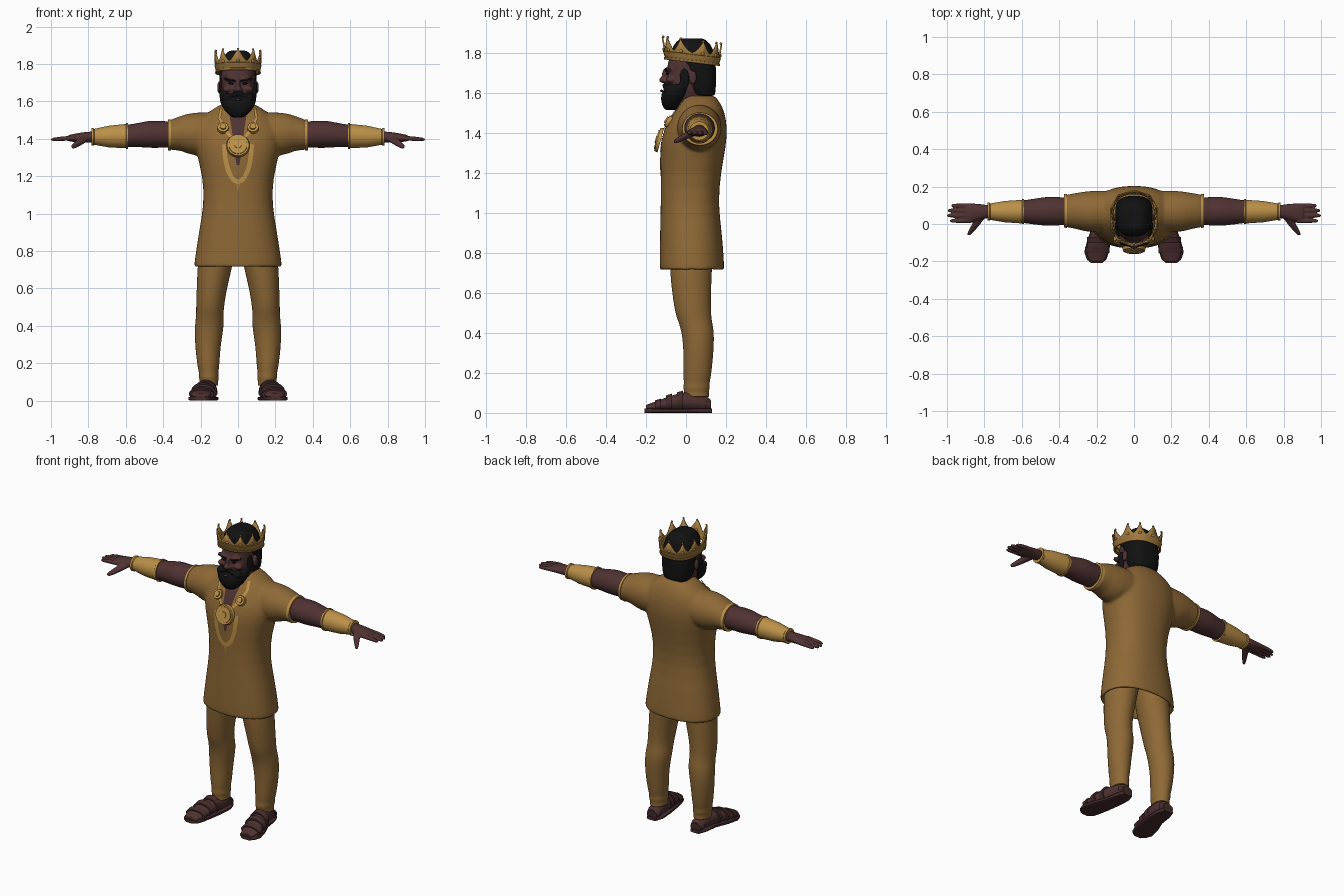
import bpy, bmesh, math
from mathutils import Matrix, Vector

cube = bpy.data.objects.get("Cube")
if cube:
    bpy.data.objects.remove(cube)

BOTH = (1, -1)


def material(name, *rgb):
    mat = bpy.data.materials.new(name)
    mat.use_nodes = True
    mat.diffuse_color = (*rgb, 1)
    shader = next(n for n in mat.node_tree.nodes if n.type == 'BSDF_PRINCIPLED')
    shader.inputs["Base Color"].default_value = (*rgb, 1)
    return mat


CLOTH = material("ochre cloth", .27, .14, .037)
GOLD = material("bright gold", .5, .28, .065)
CROWN = material("old gold", .37, .2, .05)
SKIN = material("dark skin", .08, .032, .032)
HAIR = material("black hair", .006, .006, .006)
LEATHER = material("sandal leather", .06, .025, .025)


def oval(angle, p):
    """Point on a unit superellipse."""
    c, s = math.cos(angle), math.sin(angle)
    return (math.copysign(abs(c) ** (2 / p), c), math.copysign(abs(s) ** (2 / p), s))


def loft(bm, axis, rows, p=2.0, n=24, sides=(1,)):
    """Closed skin over oval rings. Row: place on axis, centre, half width, low, high."""
    t0, a0, r0, l0, h0 = rows[0]
    t1, a1, r1, l1, h1 = rows[-1]
    shrink = lambda t, a, r, l, h: (t, a, r * .88, l + (h - l) * .06, h - (h - l) * .06)
    rows = [shrink(*rows[0]), *rows, shrink(*rows[-1])]
    for side in sides:
        rings = []
        for t, a, r, low, high in rows:
            ring = []
            for i in range(n):
                u, v = oval(math.tau * i / n, p)
                u, v = a + u * r, (low + high) / 2 + v * (high - low) / 2
                x, y, z = {'x': (t, u, v), 'y': (u, t, v), 'z': (u, v, t)}[axis]
                ring.append(bm.verts.new((x * side, y, z)))
            rings.append(ring)
        for lower, upper in zip(rings, rings[1:]):
            for i in range(n):
                j = (i + 1) % n
                bm.faces.new((lower[i], lower[j], upper[j], upper[i]))
        bm.faces.new(rings[0])
        bm.faces.new(rings[-1])


def blob(bm, centre, size, sides=(1,), turn=0):
    """Ellipsoid, optionally turned about the depth axis."""
    for side in sides:
        place = Matrix.Translation((centre[0] * side, *centre[1:]))
        spin = Matrix.Rotation(math.radians(turn * side), 4, 'Y')
        bmesh.ops.create_uvsphere(bm, u_segments=16, v_segments=10, radius=1,
                                  matrix=place @ spin @ Matrix.Diagonal((*size, 1)))


def disc(bm, centre, radius, depth, tilt, sides=(1,)):
    for side in sides:
        place = Matrix.Translation((centre[0] * side, *centre[1:]))
        bmesh.ops.create_cone(bm, cap_ends=True, segments=32, radius1=radius,
                              radius2=radius * .93, depth=depth,
                              matrix=place @ Matrix.Rotation(math.radians(tilt), 4, 'X'))


def finish(name, bm, mat, subsurf=0, voxel=0):
    bmesh.ops.recalc_face_normals(bm, faces=bm.faces[:])
    for face in bm.faces:
        face.smooth = True
    mesh = bpy.data.meshes.new(name)
    bm.to_mesh(mesh)
    bm.free()
    mesh.materials.append(mat)
    obj = bpy.data.objects.new(name, mesh)
    bpy.context.scene.collection.objects.link(obj)
    if subsurf:
        mod = obj.modifiers.new("rounding", 'SUBSURF')
        mod.levels = mod.render_levels = subsurf
    else:
        mesh.set_sharp_from_angle(angle=math.radians(40))
    if voxel:
        mod = obj.modifiers.new("fuse", 'REMESH')
        mod.mode, mod.voxel_size, mod.use_smooth_shade = 'VOXEL', voxel, True
        mod = obj.modifiers.new("soften", 'SMOOTH')
        mod.factor, mod.iterations = .5, 3
    return obj


# Tunic: hollow hem, body and short sleeves fused together
bm = bmesh.new()
loft(bm, 'z', [(.82, 0, .185, -.09, .15), (.73, 0, .212, -.106, .166), (.712, 0, .225, -.12, .18),
               (.71, 0, .237, -.132, .192), (.76, 0, .23, -.132, .19), (.9, 0, .21, -.13, .18),
               (1.05, 0, .181, -.126, .16), (1.2, 0, .188, -.126, .174), (1.33, 0, .225, -.13, .2),
               (1.42, 0, .238, -.113, .207), (1.5, 0, .21, -.062, .195), (1.55, 0, .15, -.03, .172),
               (1.585, 0, .09, -.01, .145)], p=2.3, n=40)
loft(bm, 'x', [(.1, .07, .11, 1.32, 1.54), (.24, .065, .115, 1.3, 1.545),
               (.3, .07, .097, 1.34, 1.525), (.37, .07, .088, 1.338, 1.5)], sides=BOTH)
tunic = finish("tunic", bm, CLOTH, 1, .009)

# Sleeve trim
bm = bmesh.new()
loft(bm, 'x', [(.357, .07, .091, 1.336, 1.504), (.374, .07, .089, 1.338, 1.502)], n=32, sides=BOTH)
finish("sleeve_trim", bm, GOLD)


def ribbon(name, path, mat, lift, sides=(1,)):
    """Thin strip laid on the tunic front. Path point: x, z, half width."""
    bm = bmesh.new()
    points = [Vector(a).lerp(Vector(b), k / 6) for a, b in zip(path, path[1:]) for k in range(6)]
    points.append(Vector(path[-1]))
    for side in sides:
        rows = []
        for i, q in enumerate(points):
            d = points[min(i + 1, len(points) - 1)] - points[max(i - 1, 0)]
            across = Vector((-d.y, d.x)).normalized() * q.z
            rows.append([bm.verts.new(((q.x + across.x * k) * side, -.14, q.y + across.y * k))
                         for k in (-1, -.5, 0, .5, 1)])
        for r, s in zip(rows, rows[1:]):
            for k in range(4):
                bm.faces.new((r[k], r[k + 1], s[k + 1], s[k]))
    wrap = finish(name, bm, mat).modifiers.new("lay on cloth", 'SHRINKWRAP')
    wrap.target, wrap.offset = tunic, lift
    wrap.wrap_method, wrap.wrap_mode = 'PROJECT', 'ABOVE_SURFACE'
    wrap.use_project_y = wrap.use_positive_direction = True


# Neck opening, embroidery and necklace bands
ribbon("neck_opening", [(0, 1.555, .05), (0, 1.46, .035), (0, 1.26, .008)], SKIN, .003)
arc = [math.pi * (1 + k / 12) for k in range(13)]
ribbon("embroidery", [(.072 * math.cos(a), 1.37 + .2 * math.sin(a), .012) for a in arc], GOLD, .005)
ribbon("embroidery_point", [(0, 1.18, .014), (0, 1.12, .002)], CROWN, .004)
ribbon("necklace_band", [(.088, 1.555, .007), (.098, 1.51, .008), (.08, 1.46, .008),
                         (.04, 1.41, .008)], GOLD, .007, BOTH)

# Pendant with stepped face and side medallions
bm = bmesh.new()
for radius, step in ((.063, 0), (.052, .005), (.02, .009)):
    disc(bm, (0, -.135 - step, 1.365 + step * .25), radius, .018, 75)
disc(bm, (.08, -.088, 1.458), .031, .02, 58, BOTH)
disc(bm, (.08, -.094, 1.463), .018, .02, 58, BOTH)
finish("pendant", bm, GOLD)

# Arms
bm = bmesh.new()
loft(bm, 'x', [(.3, .07, .07, 1.355, 1.49), (.4, .068, .076, 1.352, 1.495), (.47, .068, .079, 1.35, 1.5),
               (.54, .066, .068, 1.357, 1.483), (.6, .066, .06, 1.355, 1.475),
               (.7, .066, .046, 1.37, 1.458), (.79, .066, .034, 1.38, 1.44)], sides=BOTH)
finish("arms", bm, SKIN, 2)

# Bracers with raised end rims
bm = bmesh.new()
loft(bm, 'x', [(.587, .066, .067, 1.346, 1.484), (.597, .066, .067, 1.346, 1.484),
               (.6, .066, .063, 1.35, 1.479), (.69, .066, .057, 1.354, 1.47),
               (.768, .066, .044, 1.368, 1.453), (.772, .066, .048, 1.363, 1.457),
               (.784, .066, .048, 1.363, 1.457)], n=32, sides=BOTH)
finish("bracers", bm, GOLD)

# Hands: palm, four fingers and thumb
bm = bmesh.new()
loft(bm, 'x', [(.77, .066, .034, 1.38, 1.44), (.82, .066, .041, 1.38, 1.437),
               (.87, .06, .052, 1.383, 1.428), (.905, .058, .05, 1.385, 1.421)], sides=BOTH)
for y, tip in ((.098, .978), (.072, .996), (.045, 1), (.017, .985)):
    loft(bm, 'x', [(.87, y, .014, 1.39, 1.418), (.93, y, .013, 1.389, 1.415),
                   (tip - .012, y, .011, 1.386, 1.408), (tip, y, .006, 1.39, 1.402)], n=12, sides=BOTH)
loft(bm, 'y', [(.05, .815, .03, 1.385, 1.425), (0, .842, .024, 1.368, 1.405),
               (-.035, .868, .018, 1.35, 1.383), (-.06, .885, .01, 1.345, 1.367)], n=12, sides=BOTH)
finish("hands", bm, SKIN, 1, .005)

# Trousers with gathered ankles
bm = bmesh.new()
loft(bm, 'z', [(.08, .155, .051, -.012, .117), (.105, .155, .048, -.008, .113),
               (.125, .156, .055, -.015, .12), (.15, .157, .051, -.01, .117),
               (.175, .158, .058, -.014, .125), (.3, .162, .069, -.012, .138),
               (.4, .153, .079, -.02, .142), (.46, .15, .073, -.04, .13), (.5, .15, .075, -.055, .125),
               (.6, .14, .081, -.07, .125), (.7, .126, .092, -.08, .13),
               (.84, .105, .1, -.085, .135)], sides=BOTH)
finish("trousers", bm, CLOTH, 2)

# Feet, soles and sandal straps
bm = bmesh.new()
loft(bm, 'y', [(.122, .155, .03, .01, .07), (.07, .155, .047, .008, .105), (0, .165, .05, .008, .108),
               (-.08, .185, .06, .008, .085), (-.15, .198, .061, .008, .058),
               (-.2, .198, .04, .01, .04)], sides=BOTH)
finish("feet", bm, SKIN, 2)
bm = bmesh.new()
loft(bm, 'y', [(.13, .155, .032, 0, .022), (.08, .155, .05, 0, .022), (0, .163, .053, 0, .022),
               (-.08, .185, .064, 0, .022), (-.15, .2, .066, 0, .022), (-.19, .2, .052, 0, .022),
               (-.208, .2, .03, 0, .022)], p=5, sides=BOTH)
for y, x, half, top in ((-.14, .196, .066, .067), (-.085, .186, .065, .092), (-.03, .173, .059, .107)):
    loft(bm, 'y', [(y - .016, x, half, .004, top - .005), (y + .016, x, half, .004, top + .005)], sides=BOTH)
loft(bm, 'y', [(.126, .155, .036, .008, .06), (.095, .155, .046, .008, .08)], sides=BOTH)
finish("sandals", bm, LEATHER)

# Head: skull, neck and facial features
bm = bmesh.new()
loft(bm, 'z', [(1.53, 0, .05, -.06, .06), (1.58, 0, .075, -.088, .09), (1.64, 0, .088, -.1, .11),
               (1.7, 0, .092, -.096, .125), (1.75, 0, .092, -.094, .13), (1.8, 0, .08, -.075, .12),
               (1.83, 0, .05, -.04, .09)], p=2.3)
loft(bm, 'z', [(1.49, 0, .085, -.02, .14), (1.55, 0, .072, -.008, .135), (1.63, 0, .068, 0, .13)])
blob(bm, (0, -.116, 1.665), (.019, .02, .016))
blob(bm, (0, -.104, 1.69), (.012, .018, .034))
blob(bm, (.014, -.108, 1.66), (.012, .014, .011), BOTH)
blob(bm, (.042, -.086, 1.718), (.04, .02, .012), BOTH, -10)
blob(bm, (.056, -.077, 1.666), (.028, .026, .018), BOTH)
blob(bm, (.1, .035, 1.675), (.012, .02, .035), BOTH)
finish("head", bm, SKIN, 1, .006)

# Hair
bm = bmesh.new()
loft(bm, 'z', [(1.585, 0, .08, .04, .145), (1.62, 0, .094, .005, .15), (1.7, 0, .102, -.005, .152),
               (1.75, 0, .101, -.03, .148), (1.8, 0, .097, -.08, .143), (1.845, 0, .082, -.062, .125),
               (1.872, 0, .045, -.03, .09)], p=2.7)
finish("hair", bm, HAIR, 1, .008)

# Beard, moustache and sideburns
bm = bmesh.new()
loft(bm, 'z', [(1.515, 0, .03, -.105, -.05), (1.54, 0, .065, -.123, -.02), (1.58, 0, .092, -.127, .015),
               (1.615, 0, .1, -.119, .03), (1.645, 0, .1, -.072, .03)], p=2.3)
blob(bm, (.026, -.104, 1.636), (.036, .016, .011), BOTH, 18)
blob(bm, (.06, -.085, 1.62), (.026, .03, .025), BOTH)
blob(bm, (.091, -.008, 1.67), (.012, .026, .055), BOTH)
finish("beard", bm, HAIR, 1, .006)
bm = bmesh.new()
blob(bm, (0, -.122, 1.61), (.02, .008, .006))
finish("lower_lip", bm, SKIN)

# Eyes and eyebrows
bm = bmesh.new()
blob(bm, (.037, -.094, 1.696), (.014, .006, .006), BOTH)
blob(bm, (.042, -.1, 1.716), (.032, .008, .006), BOTH, -12)
finish("eyes_and_brows", bm, HAIR)

# Crown: tilted flaring band rising into ten points
bm = bmesh.new()
count, rings = 80, []
tips = []
for level in (0, .12, .13, .4, .7, .72, 1):
    ring = []
    for i in range(count):
        u, v = oval(math.tau * i / count - math.pi / 2, 2.5)
        point = abs((i % 8) / 4 - 1) ** 1.4
        h = level * .052 if level < 1 else .05 + .062 * point
        grow = 1 + 1.1 * h + (.035 if level < .125 or level == .7 else 0)
        y = v * .128
        ring.append(bm.verts.new((u * .11 * grow, .03 + y * grow, 1.752 - .13 * y + h)))
        if level == 1 and point == 1:
            tips.append(ring[-1].co.copy())
    rings.append(ring)
for lower, upper in zip(rings, rings[1:]):
    for i in range(count):
        j = (i + 1) % count
        bm.faces.new((lower[i], lower[j], upper[j], upper[i]))
crown = finish("crown", bm, CROWN)
crown.modifiers.new("metal thickness", 'SOLIDIFY').thickness = .008

# Crown beads and studs
bm = bmesh.new()
for tip in tips:
    blob(bm, tip, (.006, .006, .006))
    blob(bm, (tip.x * .96, .03 + (tip.y - .03) * .96, tip.z - .062), (.01, .01, .01))
finish("crown_beads", bm, CROWN)
